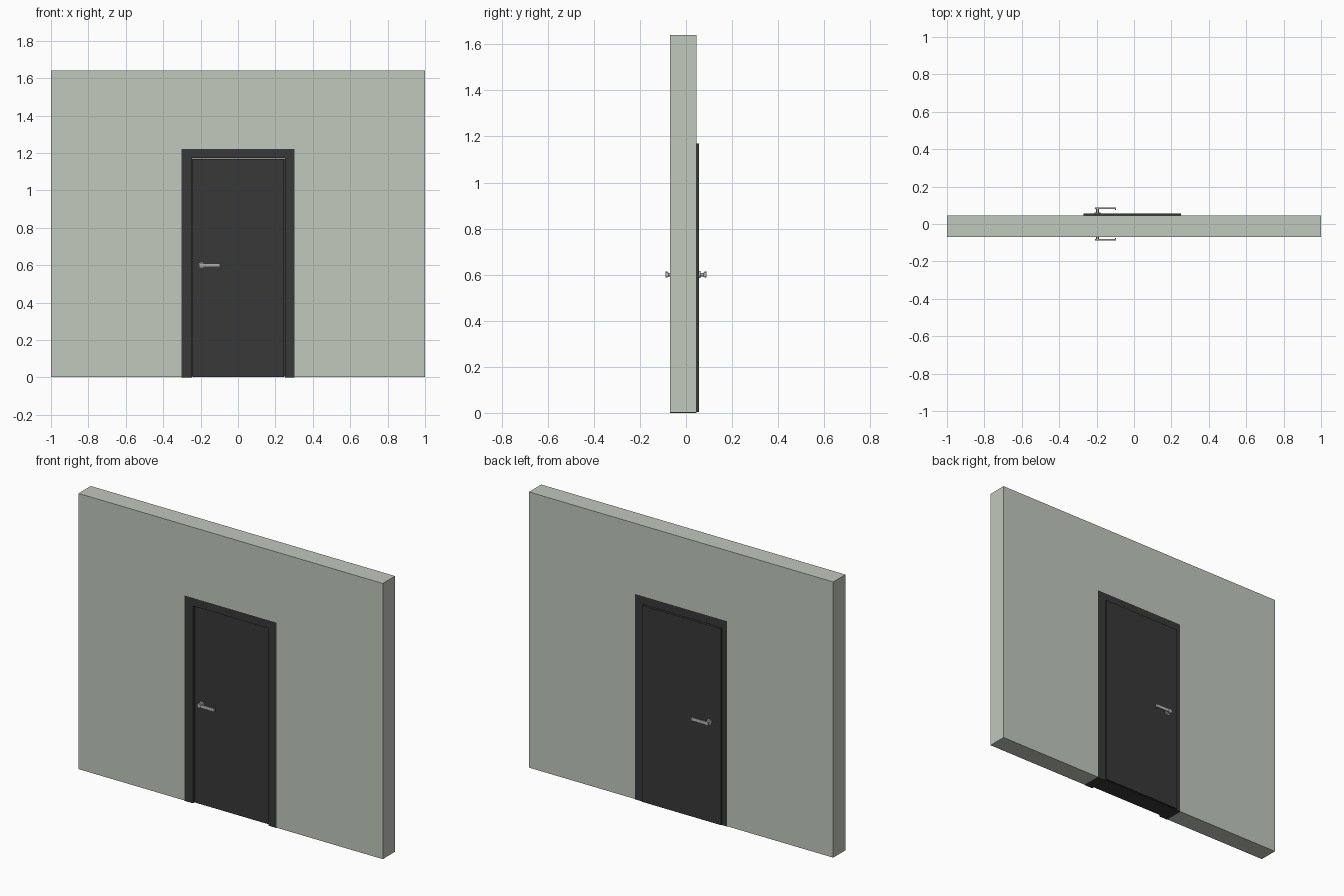
import bpy, bmesh, math
from mathutils import Vector

if "Cube" in bpy.data.objects:
    bpy.data.objects.remove(bpy.data.objects["Cube"])

def material(name, rgb):
    m = bpy.data.materials.new(name)
    m.diffuse_color = (*rgb, 1)
    m.use_nodes = True
    m.node_tree.nodes["Principled BSDF"].inputs["Base Color"].default_value = m.diffuse_color
    return m

SAGE = material("sage", (0.53, 0.58, 0.50))
DARK = material("charcoal", (0.04, 0.04, 0.04))
METAL = material("metal", (0.45, 0.45, 0.45))

def finish(bm, name, mat):
    bmesh.ops.recalc_face_normals(bm, faces=bm.faces)
    me = bpy.data.meshes.new(name)
    bm.to_mesh(me)
    bm.free()
    ob = bpy.data.objects.new(name, me)
    bpy.context.collection.objects.link(ob)
    me.materials.append(mat)
    return ob

def prism(name, pts, start, depth, mat, axis='y'):
    """Extrude a closed outline: (x, z) along y, or (x, y) along z."""
    bm = bmesh.new()
    if axis == 'y':
        vs = [bm.verts.new((a, start, b)) for a, b in pts]
        step = Vector((0, depth, 0))
    else:
        vs = [bm.verts.new((a, b, start)) for a, b in pts]
        step = Vector((0, 0, depth))
    f = bm.faces.new(vs)
    r = bmesh.ops.extrude_face_region(bm, geom=[f], use_keep_orig=True)
    bmesh.ops.translate(bm, vec=step, verts=[v for v in r['geom'] if isinstance(v, bmesh.types.BMVert)])
    return finish(bm, name, mat)

def arch(x0, x1, top, ix0, ix1, itop, base):
    return [(x0, base), (x0, top), (x1, top), (x1, base),
            (ix1, base), (ix1, itop), (ix0, itop), (ix0, base)]

def rect(x0, x1, z0, z1):
    return [(x0, z0), (x1, z0), (x1, z1), (x0, z1)]

FRONT, BACK = -0.069, 0.046

# wall with doorway, and the flush frame lining it
prism("wall", arch(-1, 1, 1.64, -0.302, 0.303, 1.22, 0.002), FRONT, BACK - FRONT, SAGE)
prism("door_frame", arch(-0.302, 0.303, 1.22, -0.247, 0.25, 1.172, 0), FRONT, BACK - FRONT, DARK)

# rebated door leaf: recessed in front, lipped over the frame at the back
prism("door_leaf", rect(-0.243, 0.247, 0.002, 1.168), -0.058, 0.104, DARK)
prism("door_leaf_lip", rect(-0.27, 0.25, 0.004, 1.17), BACK, 0.011, DARK)

def cylinder(name, x, y0, y1, z, r):
    pts = [(x + r * math.cos(i * math.tau / 24), z + r * math.sin(i * math.tau / 24)) for i in range(24)]
    ob = prism(name, pts, y0, y1 - y0, METAL)
    for p in ob.data.polygons:
        p.use_smooth = len(p.vertices) == 4
    return ob

# handles on both faces: rose, stem, lever with returned tip
HX, HZ = -0.195, 0.60
for side, face, s in (("front", -0.058, -1), ("back", 0.057, 1)):
    cylinder(side + "_handle_rose", HX, face, face + s * 0.005, HZ, 0.015)
    cylinder(side + "_handle_stem", HX, face, s * 0.083, HZ, 0.007)
    cylinder(side + "_handle_hub", HX, s * 0.08, s * 0.089, HZ, 0.013)
    lever = [(HX, 0.081), (HX, 0.088), (-0.095, 0.088), (-0.095, 0.076), (-0.101, 0.076), (-0.101, 0.081)]
    prism(side + "_handle_lever", [(x, s * y) for x, y in lever], HZ - 0.01, 0.02, METAL, 'z')
